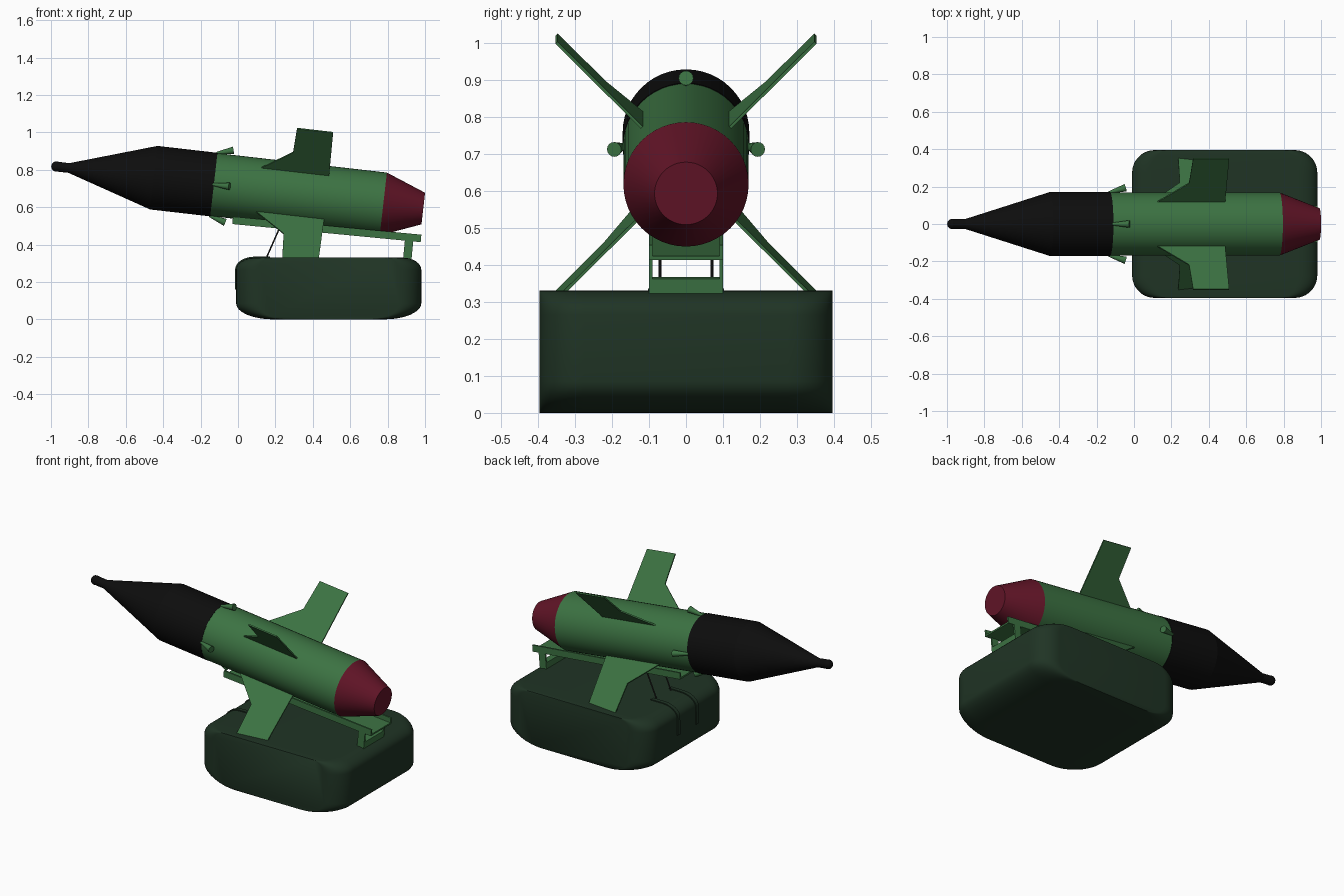
import bpy, bmesh, math
from mathutils import Vector, Matrix

if "Cube" in bpy.data.objects:
    bpy.data.objects.remove(bpy.data.objects["Cube"])

def mat(name, col):
    m = bpy.data.materials.new(name)
    m.diffuse_color = (*col, 1)
    m.use_nodes = True
    m.node_tree.nodes["Principled BSDF"].inputs["Base Color"].default_value = m.diffuse_color
    return m

GREEN = mat("green", (0.045, 0.17, 0.055))
DARK = mat("dark_green", (0.014, 0.034, 0.018))
RED = mat("dark_red", (0.12, 0.007, 0.02))
BLACK = mat("black", (0.004, 0.004, 0.004))
STEEL = mat("dark_steel", (0.02, 0.02, 0.018))

# Pitched frames of the missile and of its rail
PITCH = Matrix.Translation((0, 0, 0.706)) @ Matrix.Rotation(math.atan(0.1145), 4, 'Y')
RAIL = Matrix.Translation((0, 0, 0.547)) @ Matrix.Rotation(math.atan(0.096), 4, 'Y')

def make(name, bm, material, matrix=Matrix(), angle=30):
    bmesh.ops.recalc_face_normals(bm, faces=bm.faces)
    bm.transform(matrix)
    me = bpy.data.meshes.new(name)
    bm.to_mesh(me)
    bm.free()
    ob = bpy.data.objects.new(name, me)
    bpy.context.collection.objects.link(ob)
    me.materials.append(material)
    bpy.ops.object.select_all(action='DESELECT')
    bpy.context.view_layer.objects.active = ob
    ob.select_set(True)
    bpy.ops.object.shade_smooth_by_angle(angle=math.radians(angle))
    return ob

def loft(rings):
    """Join closed rings of equal length and cap both ends."""
    bm = bmesh.new()
    loops = [[bm.verts.new(p) for p in r] for r in rings]
    n = len(loops[0])
    for a, b in zip(loops, loops[1:]):
        for i in range(n):
            bm.faces.new((a[i], a[(i + 1) % n], b[(i + 1) % n], b[i]))
    bm.faces.new(loops[0])
    bm.faces.new(loops[-1])
    return bm

def turned(profile, n=48):
    """Solid of revolution along x from (x, radius) pairs."""
    return loft([[(s, r * math.cos(2 * math.pi * i / n), r * math.sin(2 * math.pi * i / n))
                  for i in range(n)] for s, r in profile])

def box(name, lo, hi, material, matrix=Matrix()):
    bm = bmesh.new()
    bmesh.ops.create_cube(bm, size=1)
    for v in bm.verts:
        v.co = [(a + b) / 2 + c * (b - a) for a, b, c in zip(lo, hi, v.co)]
    return make(name, bm, material, matrix)

def tube(a, b, ra, rb, n=16):
    a, b = Vector(a), Vector(b)
    d = b - a
    bm = turned([(0, ra), (d.length, rb)], n)
    bm.transform(Matrix.Translation(a) @ d.to_track_quat('X', 'Z').to_matrix().to_4x4())
    return bm

# Missile body: rounded probe, nose cone, green barrel, red tail
tip = [(-0.977 - 0.028 * math.cos(t), 0.028 * math.sin(t))
       for t in (math.radians(a) for a in (8, 25, 45, 65, 90, 110))]
make("nose_cone", turned(tip + [(-0.91, 0.026), (-0.453, 0.171), (-0.13, 0.171)]), BLACK, PITCH, 12)
make("body", turned([(-0.13, 0.169), (0.782, 0.169)]), GREEN, PITCH)
make("tail_cone", turned([(0.782, 0.169), (0.997, 0.085)]), RED, PITCH)

# Four swept fins in an X layout
FIN = [(0.085, 0.15), (0.115, 0.171), (0.271, 0.31), (0.278, 0.494), (0.472, 0.494), (0.477, 0.15)]
for k in range(4):
    bm = loft([[(s, y, r) for s, r in FIN] for y in (-0.004, 0.004)])
    turn = Matrix.Rotation(math.radians(45 + 90 * k), 4, 'X')
    make(f"fin_{k + 1}", bm, GREEN, PITCH @ turn)

# Four small flared nozzles behind the nose cone
for k in range(4):
    bm = tube((-0.135, 0, 0.168), (-0.046, 0, 0.194), 0.007, 0.02)
    make(f"nozzle_{k + 1}", bm, GREEN, PITCH @ Matrix.Rotation(math.radians(90 * k), 4, 'X'))

# Launch rail: channel with floor and two side walls
CHANNEL = [(-0.1, 0), (-0.1, -0.04), (0.1, -0.04), (0.1, 0), (0.09, 0), (0.09, -0.03),
           (-0.09, -0.03), (-0.09, 0)]
make("launch_rail", loft([[(x, y, z) for y, z in CHANNEL] for x in (-0.027, 0.985)]), GREEN, RAIL)

# Rear support: two legs with a cross foot
for side, y in (("left", 0.095), ("right", -0.095)):
    box(f"rear_leg_{side}", (0.9, y - 0.005, -0.145), (0.945, y + 0.005, -0.035), GREEN, RAIL)
box("rear_foot", (0.9, -0.1, -0.15), (0.945, 0.1, -0.095), GREEN, RAIL)

# Front support struts
for side, y in (("left", 0.07), ("right", -0.07)):
    make(f"front_strut_{side}", tube((0.15, y, 0.325), (0.225, y, 0.495), 0.004, 0.004, 8), STEEL)

# Base block: rounded side profile, with rounded corners in plan
CX, H, W, TOP = 0.485, 0.495, 0.395, 0.33

def corner(cx, cz, rx, rz, start, n=8):
    return [(cx + rx * math.cos(math.radians(start + 90 * i / n)),
             cz + rz * math.sin(math.radians(start + 90 * i / n))) for i in range(n + 1)]

side = (corner(H - 0.1, TOP - 0.065, 0.1, 0.065, 0) + corner(-H + 0.1, TOP - 0.065, 0.1, 0.065, 90)
        + corner(-H + 0.2, 0.085, 0.2, 0.085, 180) + corner(H - 0.2, 0.085, 0.2, 0.085, 270))
R = 0.12
plan = [(-W + R - R * math.cos(math.radians(a)), H - R + R * math.sin(math.radians(a)))
        for a in range(0, 91, 10)]
plan += [(-y, h) for y, h in reversed(plan)]
make("base_block", loft([[(CX + x * h / H, y, z) for x, z in side] for y, h in plan]), DARK, angle=40)

# Two straps bent over the front end of the base
path = [(0.17, TOP)] + [(CX + x, z) for x, z in corner(-H + 0.1, TOP - 0.065, 0.1, 0.065, 90)] + [(-0.01, 0.16)]
for name, y in (("left", 0.09), ("right", -0.09)):
    rings = []
    for x, z in path:
        d = Vector((x - 0.17, 0, z - 0.16)).normalized() * 0.006
        rings.append([(x + s * d.x, y + w, z + s * d.z)
                      for s, w in ((-1, -0.012), (1, -0.012), (1, 0.012), (-1, 0.012))])
    make(f"strap_{name}", loft(rings), DARK)
